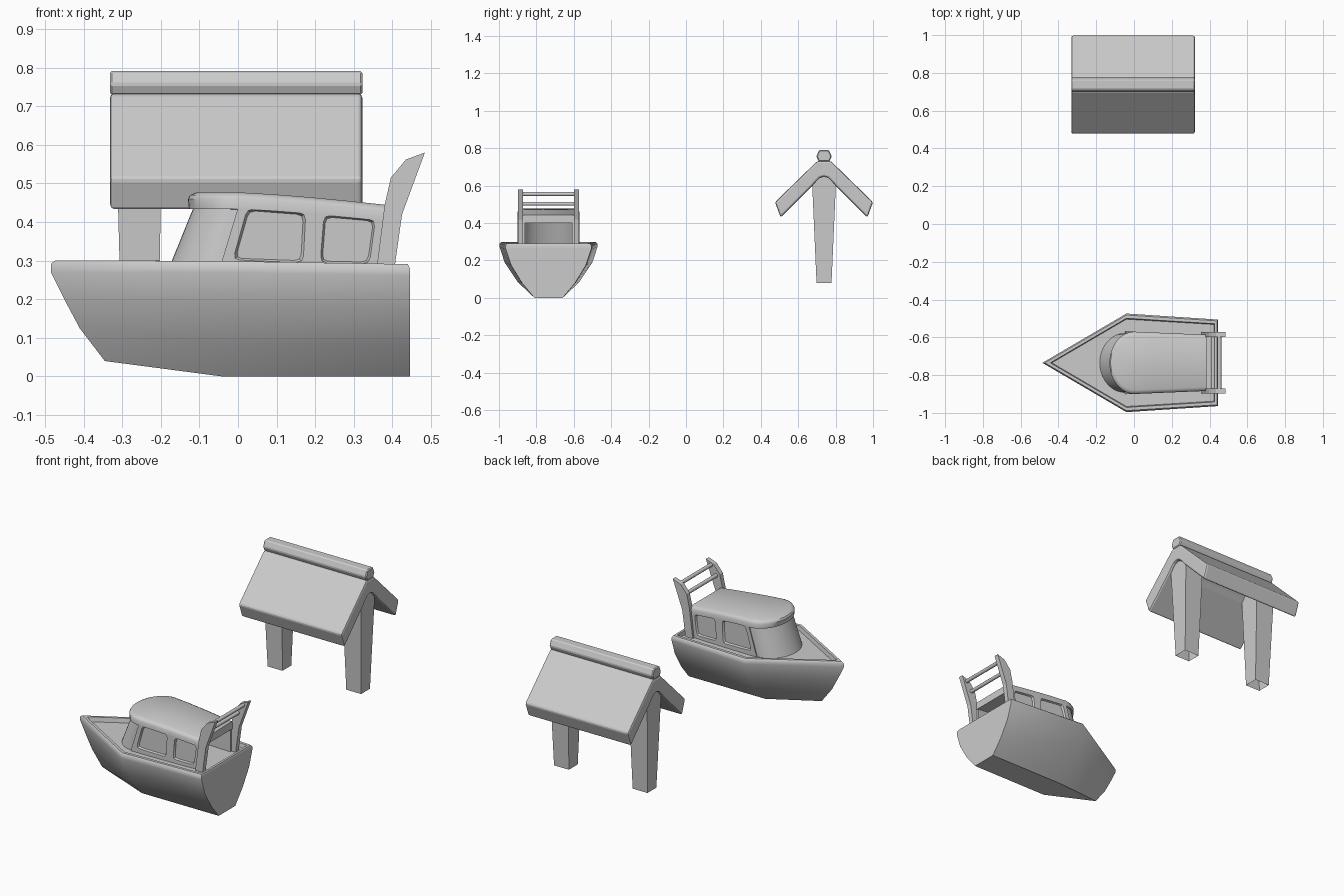
import bpy, bmesh, math
from mathutils import Vector

if "Cube" in bpy.data.objects:
    bpy.data.objects.remove(bpy.data.objects["Cube"])

BY, SY = -0.735, 0.738      # centre lines of boat and shelter


def make(name, verts, faces, smooth=None, recalc=True):
    me = bpy.data.meshes.new(name)
    me.from_pydata([tuple(v) for v in verts], [], faces)
    ob = bpy.data.objects.new(name, me)
    bpy.context.collection.objects.link(ob)
    if recalc:
        bm = bmesh.new()
        bm.from_mesh(me)
        bmesh.ops.recalc_face_normals(bm, faces=bm.faces)
        bm.to_mesh(me)
        bm.free()
    if smooth:
        activate(ob)
        bpy.ops.object.shade_smooth_by_angle(angle=math.radians(smooth))
    return ob


def activate(ob):
    bpy.ops.object.select_all(action='DESELECT')
    ob.select_set(True)
    bpy.context.view_layer.objects.active = ob


def loft(name, rings, caps=(True, True), closed=True, **kw):
    n = len(rings[0])
    verts = [v for r in rings for v in r]
    faces = [(k*n+i, k*n+(i+1) % n, (k+1)*n+(i+1) % n, (k+1)*n+i)
             for k in range(len(rings)-1) for i in range(n if closed else n-1)]
    if caps[0]:
        faces.append(tuple(reversed(range(n))))
    if caps[1]:
        faces.append(tuple(range((len(rings)-1)*n, len(rings)*n)))
    return make(name, verts, faces, **kw)


def apply_mods(ob):
    activate(ob)
    for m in list(ob.modifiers):
        bpy.ops.object.modifier_apply(modifier=m.name)


def bevel(ob, width, segments=2):
    m = ob.modifiers.new("bevel", 'BEVEL')
    m.width, m.segments, m.limit_method = width, segments, 'ANGLE'
    m.angle_limit = math.radians(40)
    apply_mods(ob)


def rounded(poly, r):
    out = []
    for i, p in enumerate(poly):
        p, a, b = Vector(p), Vector(poly[i-1]), Vector(poly[(i+1) % len(poly)])
        s, e = p + (a-p).normalized()*r, p + (b-p).normalized()*r
        out += [s, (s + e + 2*p)/4, e]
    return out


# Hull: five-point rings from keel up, over the gunwale and down to the deck
def hull_ring(xb, zb, wm, zm, ws, zs, xm=-0.04, xs=0.445):
    return [(xb, BY, zb), (xm, BY-wm, zm), (xs, BY-ws, zs),
            (xs, BY+ws, zs), (xm, BY+wm, zm)]


loft("hull", [
    hull_ring(-0.345, 0.04, 0.075, 0.0, 0.075, 0.0),
    hull_ring(-0.41, 0.125, 0.165, 0.085, 0.142, 0.08),
    hull_ring(-0.45, 0.20, 0.235, 0.19, 0.20, 0.175),
    hull_ring(-0.485, 0.27, 0.261, 0.27, 0.229, 0.262),
    hull_ring(-0.485, 0.292, 0.261, 0.29, 0.229, 0.28),
    hull_ring(-0.472, 0.301, 0.253, 0.299, 0.222, 0.291, xs=0.44),
    hull_ring(-0.443, 0.301, 0.236, 0.299, 0.207, 0.291, xs=0.427),
    hull_ring(-0.435, 0.275, 0.231, 0.275, 0.203, 0.27, xs=0.423)], smooth=38)


# Cabin: horseshoe wall, open at the stern, with a leaning curved windscreen
def half_width(x):
    return 0.165 - 0.016*max(x, 0)/0.38


def drop(x):
    return 0.032*(max(x, 0)/0.38)**1.3


def horseshoe(xc, xf, z, inset=0.0, step=0.0, end=0.385, lower=1.0):
    xs = [xc + (end-xc)*t for t in (1, 0.75, 0.5, 0.25, 0)]
    side = [(x, half_width(x)-inset) for x in xs]
    w = half_width(xc) - inset - step
    arc = [(xc + step*0.3 - (xc-xf)*math.sin(math.pi*i/20), w*math.cos(math.pi*i/20))
           for i in range(0 if step else 1, 21 if step else 20)]
    pts = side + arc + [(x, -w2) for x, w2 in reversed(side)]
    return [(x, BY+y, z - lower*drop(x)) for x, y in pts]


cabin = loft("cabin_wall", [
    horseshoe(-0.05, -0.185, 0.272, step=0.008, end=0.38, lower=0.0),
    horseshoe(0.0, -0.118, 0.437, step=0.008, end=0.38)],
    caps=(False, False), closed=False, recalc=False)
sol = cabin.modifiers.new("thickness", 'SOLIDIFY')
sol.thickness, sol.offset = 0.024, -1
apply_mods(cabin)

# Side windows: shallow recesses with a sloped frame
windows = [[(-0.017, 0.300), (0.171, 0.293), (0.178, 0.425), (0.022, 0.437)],
           [(0.211, 0.293), (0.342, 0.290), (0.358, 0.408), (0.221, 0.420)]]
for poly in windows:
    pts = rounded(poly, 0.018)
    c = sum(pts, Vector((0, 0)))/len(pts)
    for s in (1, -1):
        rings = []
        for scale, d in ((0.90, -0.010), (0.98, 0.001), (0.98, 0.03)):
            q = [c + (p-c)*scale for p in pts]
            rings.append([(p.x, BY + s*(half_width(p.x)+d), p.y) for p in q])
        cutter = loft("window_cutter", rings)
        cutter.hide_render = True
        m = cabin.modifiers.new("window", 'BOOLEAN')
        m.operation, m.object, m.solver = 'DIFFERENCE', cutter, 'EXACT'
        apply_mods(cabin)
        bpy.data.objects.remove(cutter)
activate(cabin)
bpy.ops.object.shade_smooth_by_angle(angle=math.radians(25))

# Cabin roof: flush with the sides, chamfered, sloping down aft
loft("cabin_roof", [
    horseshoe(0.0, -0.127, 0.434),
    horseshoe(0.0, -0.130, 0.460),
    horseshoe(0.0, -0.124, 0.470, inset=0.006),
    horseshoe(0.0, -0.108, 0.477, inset=0.020)], smooth=35)

# Stern frame: two raked posts joined by two bars
post = [(0.358, 0.272), (0.405, 0.272), (0.408, 0.30), (0.425, 0.42), (0.484, 0.58),
        (0.435, 0.562), (0.396, 0.515), (0.380, 0.445)]
for s, side in ((-1, "near"), (1, "far")):
    loft("stern_post_" + side,
         [[(x, BY + s*y, z) for x, z in post] for y in (0.136, 0.163)])
for i, (x, z) in enumerate(((0.419, 0.503), (0.452, 0.555))):
    ring = [(x + 0.011*math.cos(a), z + 0.011*math.sin(a))
            for a in (math.pi*(2*k+1)/8 for k in range(8))]
    loft("stern_bar_%d" % (i+1), [[(p, BY+y, q) for p, q in ring] for y in (-0.14, 0.14)],
         smooth=50)

# Shelter roof: one gable profile run along x
half = [(0.036, 0.732), (0.262, 0.512), (0.232, 0.430), (0.062, 0.600),
        (0.042, 0.624), (0.022, 0.643)]
gable = [(SY+y, z) for y, z in half] + [(SY, 0.649)] + \
        [(SY-y, z) for y, z in reversed(half)]
roof = loft("shelter_roof", [[(x, y, z) for y, z in gable] for x in (-0.332, 0.322)])
bevel(roof, 0.010)

# Ridge cap
cap_half = [(0.026, 0.791), (0.041, 0.757), (0.029, 0.730)]
cap = [(SY+y, z) for y, z in cap_half] + [(SY-y, z) for y, z in reversed(cap_half)]
ridge = loft("ridge_cap", [[(x, y, z) for y, z in cap] for x in (-0.332, 0.322)])
bevel(ridge, 0.005, 1)

# Tapered shelter posts, open at the foot
for s, side in ((-1, "left"), (1, "right")):
    rings = []
    for z, xi, xo, w in ((0.08, 0.202, 0.296, 0.040), (0.60, 0.192, 0.310, 0.063),
                         (0.66, 0.192, 0.310, 0.03)):
        x0, x1 = -0.005 + s*xi, -0.005 + s*xo
        rings.append([(x0, SY-w, z), (x1, SY-w, z), (x1, SY+w, z), (x0, SY+w, z)])
    loft("shelter_post_" + side, rings, caps=(False, True))
